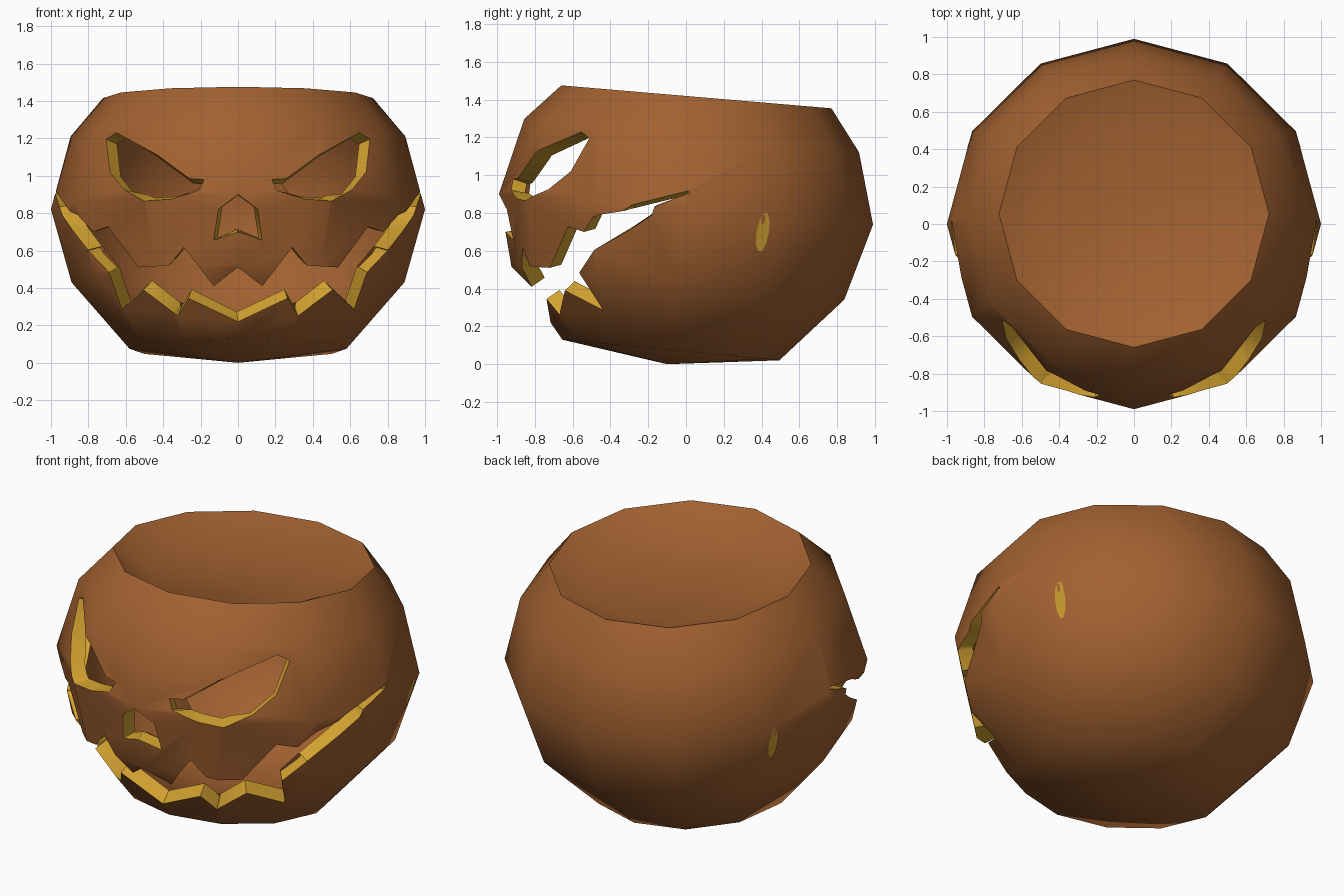
import bpy, bmesh, math
from mathutils import Vector

if "Cube" in bpy.data.objects:
    bpy.data.objects.remove(bpy.data.objects["Cube"])


def material(name, rgb):
    m = bpy.data.materials.new(name)
    m.diffuse_color = (*rgb, 1)
    m.use_nodes = True
    m.node_tree.nodes["Principled BSDF"].inputs["Base Color"].default_value = m.diffuse_color
    return m


brown = material("pumpkin brown", (0.36, 0.12, 0.03))
yellow = material("cut flesh yellow", (0.65, 0.36, 0.03))


def add_object(name, bm, recalc=True):
    if recalc:
        bmesh.ops.recalc_face_normals(bm, faces=bm.faces)
    mesh = bpy.data.meshes.new(name)
    bm.to_mesh(mesh)
    bm.free()
    mesh.materials.append(brown)
    mesh.materials.append(yellow)
    ob = bpy.data.objects.new(name, mesh)
    bpy.context.collection.objects.link(ob)
    return ob


def apply(ob, mod):
    bpy.context.view_layer.objects.active = ob
    bpy.ops.object.modifier_apply(modifier=mod.name)


# Pumpkin body: twelve-sided rings (radius, centre y, centre z, forward slope)
SIDES = 12
RINGS = [(0.58, -0.08, 0.075, 0.095), (0.89, -0.043, 0.43, 0.1),
         (1.0, 0.0, 0.82, 0.082), (0.895, 0.03, 1.21, 0.1),
         (0.722, 0.055, 1.415, 0.085), (0.53, 0.04, 1.33, 0.05)]
bm = bmesh.new()
loops = []
for r, cy, cz, slope in RINGS:
    ring = []
    for i in range(SIDES):
        a = math.tau * i / SIDES
        y = r * math.sin(a) * 0.99
        ring.append(bm.verts.new((r * math.cos(a), cy + y, cz - slope * y)))
    loops.append(ring)
for low, high in zip(loops, loops[1:]):
    for i in range(SIDES):
        j = (i + 1) % SIDES
        bm.faces.new((low[i], low[j], high[j], high[i]))
for ring, pole in ((loops[0], (0, -0.1, 0)), (loops[-1], (0, 0.04, 1.33))):
    tip = bm.verts.new(pole)
    for i in range(SIDES):
        bm.faces.new((ring[i], ring[(i + 1) % SIDES], tip))
pumpkin = add_object("pumpkin", bm)
bpy.context.view_layer.update()

# Small yellow slits on the rear sides, laid on the skin
for side, label in ((1, "right"), (-1, "left")):
    bm = bmesh.new()
    verts = []
    for i in range(10):
        a = math.tau * i / 10
        z = 0.105 * math.sin(a)
        start = Vector((2 * side, 0.405 + 0.033 * math.cos(a) + 0.15 * z, 0.7 + z))
        hit, loc, normal, _ = pumpkin.ray_cast(start, Vector((-side, 0, 0)))
        verts.append(bm.verts.new(loc + normal * 0.005))
    face = bm.faces.new(verts)
    face.material_index = 1
    face.normal_update()
    if face.normal.x * side < 0:
        face.normal_flip()
    add_object("slit_" + label, bm, recalc=False)

# Face outlines (x, z); nose and mouth are right halves
EYE = [(0.65, 1.23), (0.705, 1.195), (0.685, 1.02), (0.61, 0.925), (0.5, 0.865),
       (0.36, 0.875), (0.21, 0.92), (0.18, 0.98), (0.26, 0.985), (0.43, 1.11)]
NOSE = [(0, 0.7), (0.13, 0.655), (0.105, 0.82), (0, 0.9)]
MOUTH = [(0, 0.22), (0.265, 0.345), (0.32, 0.25), (0.505, 0.39), (0.62, 0.285),
         (0.69, 0.485), (0.8, 0.6), (0.885, 0.71), (0.94, 0.79), (0.99, 0.94),
         (0.9, 0.81), (0.857, 0.79), (0.775, 0.7), (0.695, 0.728), (0.535, 0.51),
         (0.37, 0.52), (0.29, 0.617), (0.13, 0.41), (0, 0.51)]


def mirrored(half):
    return half + [(-x, z) for x, z in reversed(half) if x > 0]


def prism(name, outline):
    bm = bmesh.new()
    front = [bm.verts.new((x, -1.5, z)) for x, z in outline]
    back = [bm.verts.new((x, 0.015, z)) for x, z in outline]
    bm.faces.new(front)
    bm.faces.new(back[::-1])
    for i in range(len(front)):
        j = (i + 1) % len(front)
        bm.faces.new((front[j], front[i], back[i], back[j]))
    for f in bm.faces:
        f.material_index = 1
    ob = add_object(name, bm)
    ob.hide_render = True
    return ob


# Carve the face, one opening at a time
for name, outline in (("eye_right", EYE), ("eye_left", [(-x, z) for x, z in EYE[::-1]]),
                      ("nose", mirrored(NOSE)), ("mouth", mirrored(MOUTH))):
    cutter = prism(name + "_cutter", outline)
    mod = pumpkin.modifiers.new("carve", "BOOLEAN")
    mod.operation = "DIFFERENCE"
    mod.solver = "EXACT"
    mod.object = cutter
    apply(pumpkin, mod)
    bpy.data.objects.remove(cutter)
    if not pumpkin.data.polygons:
        raise RuntimeError("empty after " + name)

# Drop the pocket walls so only the skin is left
bm = bmesh.new()
bm.from_mesh(pumpkin.data)
pocket = [f for f in bm.faces if f.material_index == 1]
if len(pocket) == len(bm.faces):
    raise RuntimeError("all pocket %d" % len(pocket))
bmesh.ops.delete(bm, geom=pocket, context="FACES")
bm.to_mesh(pumpkin.data)
bm.free()

# Give the skin a thick wall with yellow cut edges
mod = pumpkin.modifiers.new("wall", "SOLIDIFY")
mod.thickness = 0.085
mod.offset = -1
mod.material_offset_rim = 1
apply(pumpkin, mod)

bpy.ops.object.select_all(action="DESELECT")
pumpkin.select_set(True)
bpy.context.view_layer.objects.active = pumpkin
bpy.ops.object.shade_smooth_by_angle(angle=math.radians(50))
